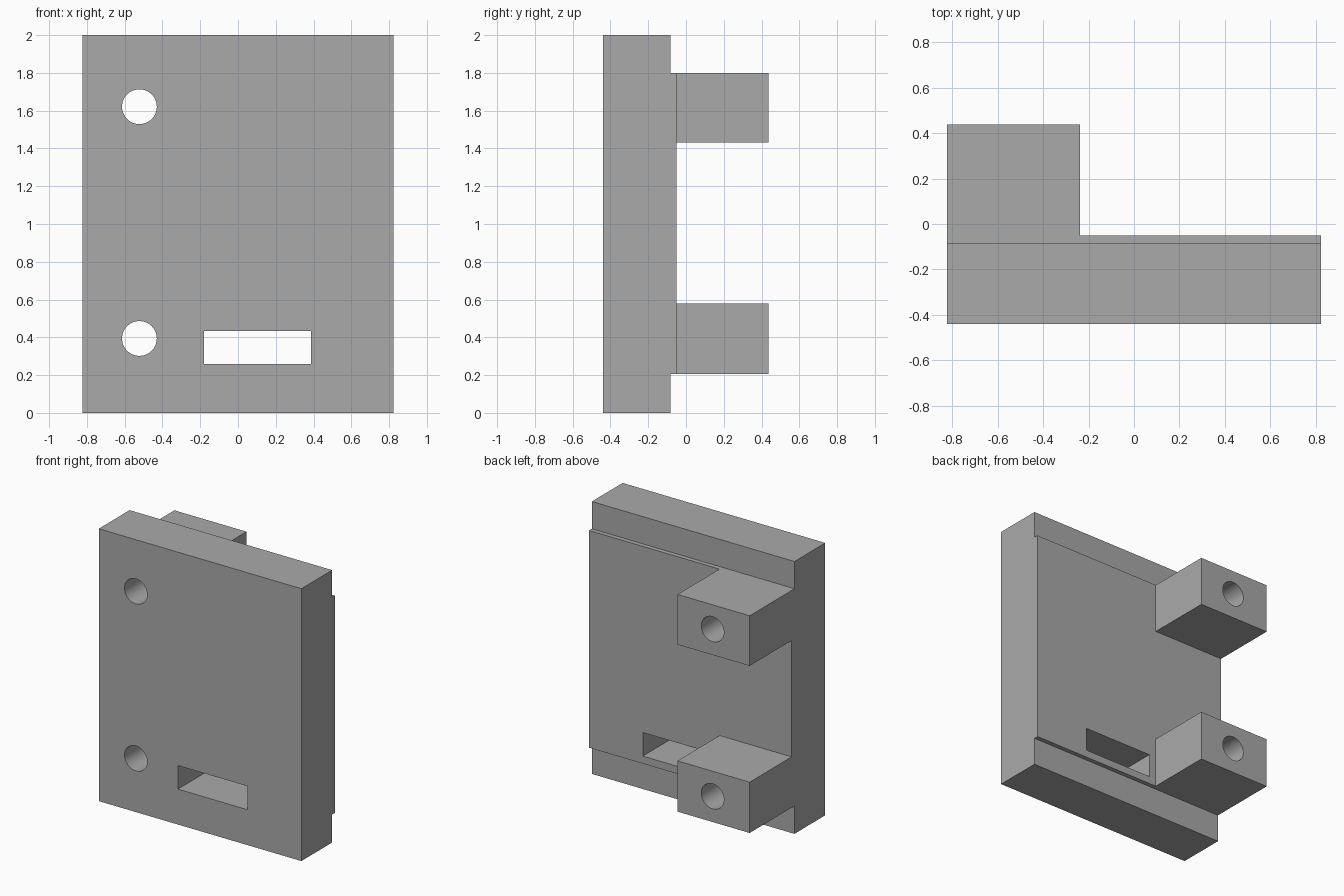
import bpy, bmesh
from math import radians
from mathutils import Matrix, Vector

cube = bpy.data.objects.get("Cube")
if cube:
    bpy.data.objects.remove(cube, do_unlink=True)

grey = bpy.data.materials.new("plain grey")
grey.use_nodes = True
colour = (0.4, 0.4, 0.4, 1)
grey.diffuse_color = colour
grey.node_tree.nodes["Principled BSDF"].inputs["Base Color"].default_value = colour


def make_object(name, bm):
    bmesh.ops.recalc_face_normals(bm, faces=bm.faces)
    mesh = bpy.data.meshes.new(name)
    bm.to_mesh(mesh)
    bm.free()
    mesh.materials.append(grey)
    obj = bpy.data.objects.new(name, mesh)
    bpy.context.collection.objects.link(obj)
    return obj


def box(name, low, high):
    low, high = Vector(low), Vector(high)
    bm = bmesh.new()
    bmesh.ops.create_cube(bm, size=1, matrix=Matrix.Translation((low + high) / 2)
                          @ Matrix.Diagonal((*(high - low), 1)))
    return make_object(name, bm)


def rod(name, x, z, radius):
    bm = bmesh.new()
    bmesh.ops.create_cone(bm, cap_ends=True, segments=64, radius1=radius, radius2=radius,
                          depth=3, matrix=Matrix.Translation((x, 0, z))
                          @ Matrix.Rotation(radians(90), 4, "X"))
    return make_object(name, bm)


half_width, front, ledge, panel, back = 0.823, -0.44, -0.083, -0.05, 0.437

# Side profile: plate with a raised panel and two mounting arms
profile = [(front, 0), (ledge, 0), (ledge, 0.205), (back, 0.205), (back, 0.578),
           (panel, 0.578), (panel, 1.432), (back, 1.432), (back, 1.8),
           (ledge, 1.8), (ledge, 2), (front, 2)]
bm = bmesh.new()
face = bm.faces.new([bm.verts.new((-half_width, y, z)) for y, z in profile])
side = bmesh.ops.extrude_face_region(bm, geom=[face])
bmesh.ops.translate(bm, vec=(2 * half_width, 0, 0),
                    verts=[v for v in side["geom"] if isinstance(v, bmesh.types.BMVert)])
bracket = make_object("mounting_plate", bm)

# Cutters: arm trimming, slot and two bolt holes
cutters = [
    box("arm_trim_cutter", (-0.237, panel, -0.5), (1.5, 1, 2.5)),
    box("slot_cutter", (-0.18, -1, 0.26), (0.386, 1, 0.433)),
    rod("lower_hole_cutter", -0.522, 0.394, 0.092),
    rod("upper_hole_cutter", -0.522, 1.621, 0.092),
]
for cutter in cutters:
    cutter.hide_render = True
    mod = bracket.modifiers.new(cutter.name, "BOOLEAN")
    mod.operation = "DIFFERENCE"
    mod.solver = "EXACT"
    mod.object = cutter

# Apply the cuts, then drop the cutters
bpy.ops.object.select_all(action="DESELECT")
bpy.context.view_layer.objects.active = bracket
bracket.select_set(True)
for cutter in cutters:
    bpy.ops.object.modifier_apply(modifier=cutter.name)
for cutter in cutters:
    bpy.data.objects.remove(cutter, do_unlink=True)

# Smooth bolt holes, sharp edges elsewhere
bpy.ops.object.shade_smooth_by_angle(angle=radians(30))
